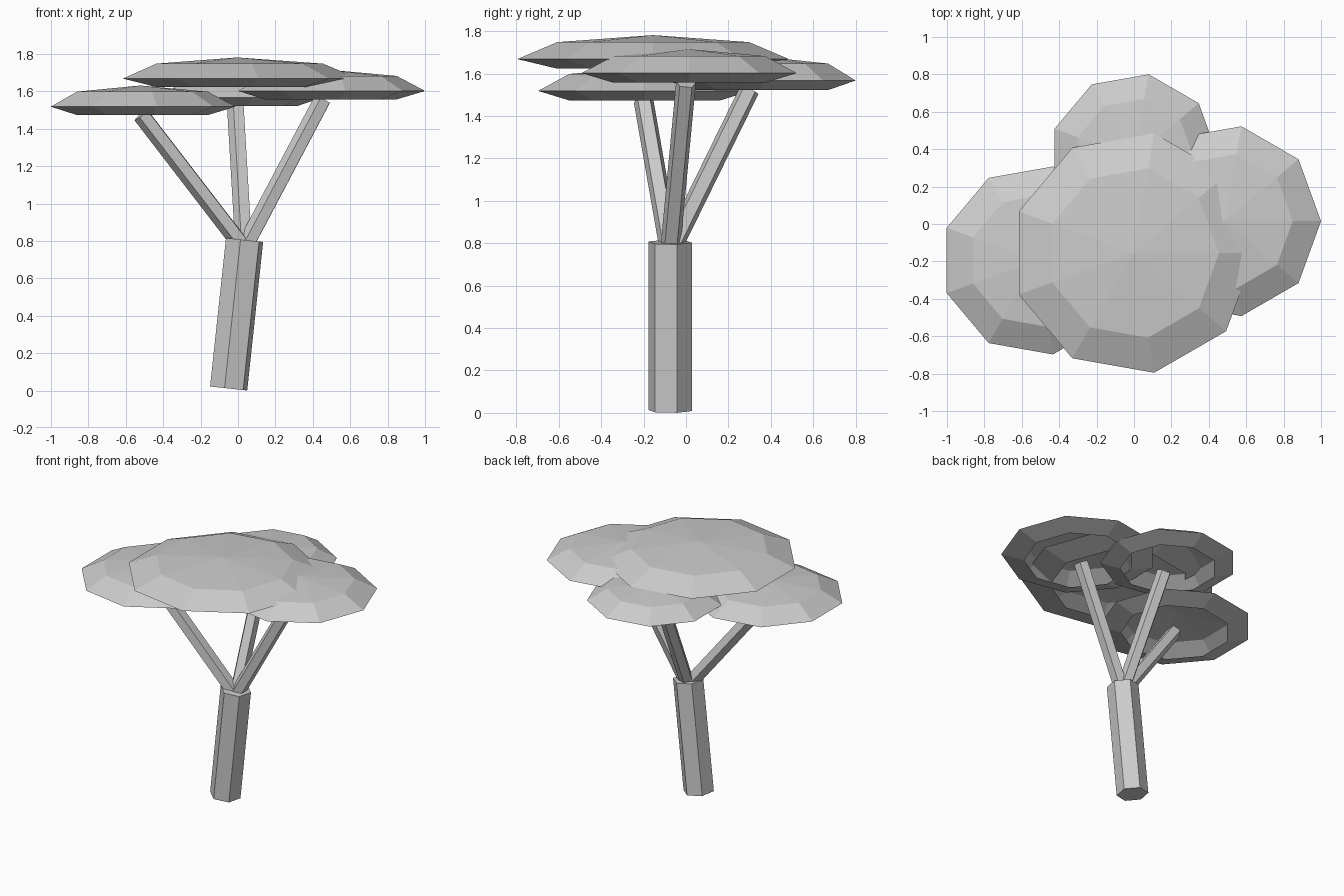
import bpy, bmesh, math
from mathutils import Vector, Matrix

if "Cube" in bpy.data.objects:
    bpy.data.objects.remove(bpy.data.objects["Cube"])

grey = bpy.data.materials.new("plain grey")
grey.diffuse_color = (0.6, 0.6, 0.6, 1)
grey.use_nodes = True
grey.node_tree.nodes["Principled BSDF"].inputs["Base Color"].default_value = grey.diffuse_color


def finish(name, bm):
    me = bpy.data.meshes.new(name)
    bm.to_mesh(me)
    bm.free()
    me.materials.append(grey)
    ob = bpy.data.objects.new(name, me)
    bpy.context.collection.objects.link(ob)
    return ob


def post(name, a, b, r, sides, turn):
    """Straight prism from a to b."""
    a, b = Vector(a), Vector(b)
    d = b - a
    bm = bmesh.new()
    bmesh.ops.create_cone(bm, cap_ends=True, segments=sides, radius1=r, radius2=r, depth=d.length)
    # lean the z axis onto the direction without extra twist
    lean = Vector((0, 0, 1)).rotation_difference(d).to_matrix().to_4x4()
    spin = Matrix.Rotation(math.radians(turn), 4, 'Z')
    bm.transform(Matrix.Translation((a + b) / 2) @ lean @ spin)
    return finish(name, bm)


def canopy(name, x, y, z, r, h=0.113, sides=9):
    """Flattened faceted dome with a shallow underside, open below."""
    bm = bmesh.new()
    rings = []
    for rr, zz in ((0.707, -0.4), (1, 0), (0.707, 0.707)):
        rings.append([bm.verts.new((x + r * rr * math.cos(t), y + r * rr * math.sin(t), z + h * zz))
                      for t in (2 * math.pi * i / sides for i in range(sides))])
    top = bm.verts.new((x, y, z + h))
    for i in range(sides):
        j = (i + 1) % sides
        for lo, hi in zip(rings, rings[1:]):
            bm.faces.new((lo[i], lo[j], hi[j], hi[i]))
        bm.faces.new((rings[-1][i], rings[-1][j], top))
    return finish(name, bm)


# leaning six-sided trunk
# (vertex directions fall on -12, 48, 108 ... degrees)
post("trunk", (-0.05, -0.075, 0.011), (0.035, -0.075, 0.805), 0.105, 6, 48)

# three branches fanning out of the trunk top
fork = (0.035, -0.075, 0.76)
post("branch_right", fork, (0.455, 0.0, 1.555), 0.049, 5, 18)
post("branch_back", fork, (-0.01, 0.30, 1.525), 0.049, 5, 18)
post("branch_left", fork, (-0.515, -0.20, 1.475), 0.049, 5, 18)

# four overlapping leaf pads
canopy("canopy_main", -0.005, -0.155, 1.668, 0.65)
canopy("canopy_right", 0.485, 0.015, 1.602, 0.515)
canopy("canopy_left", -0.522, -0.195, 1.518, 0.51)
canopy("canopy_back", 0.0, 0.355, 1.567, 0.452)
